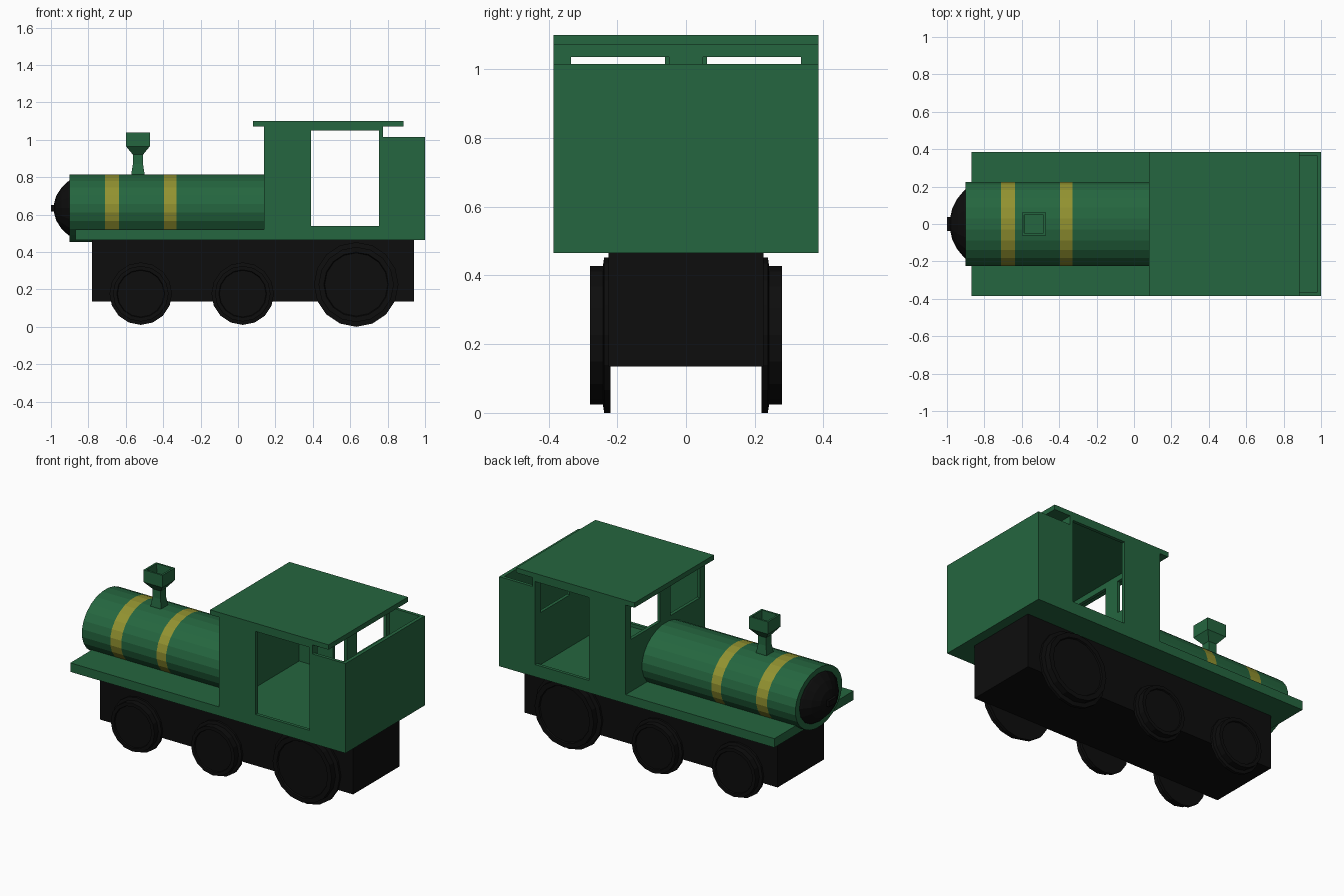
import bpy, bmesh, math
from mathutils import Vector

if "Cube" in bpy.data.objects:
    bpy.data.objects.remove(bpy.data.objects["Cube"])


def material(name, rgb):
    m = bpy.data.materials.new(name)
    m.diffuse_color = (*rgb, 1)
    m.use_nodes = True
    m.node_tree.nodes["Principled BSDF"].inputs["Base Color"].default_value = m.diffuse_color
    return m


GREEN = material("engine green", (0.018, 0.133, 0.050))
YELLOW = material("band yellow", (0.29, 0.29, 0.03))
BLACK = material("soot black", (0.004, 0.004, 0.004))


def finish(name, bm, *mats):
    bmesh.ops.recalc_face_normals(bm, faces=bm.faces)
    me = bpy.data.meshes.new(name)
    bm.to_mesh(me)
    bm.free()
    ob = bpy.data.objects.new(name, me)
    bpy.context.collection.objects.link(ob)
    for m in mats:
        me.materials.append(m)
    return ob


def boxes(name, mat, *bounds):
    """One object made of boxes given as (x0, x1, y0, y1, z0, z1)."""
    bm = bmesh.new()
    for x0, x1, y0, y1, z0, z1 in bounds:
        verts = bmesh.ops.create_cube(bm, size=1)["verts"]
        for v in verts:
            v.co = Vector(((x0 + x1) / 2 + v.co.x * (x1 - x0),
                           (y0 + y1) / 2 + v.co.y * (y1 - y0),
                           (z0 + z1) / 2 + v.co.z * (z1 - z0)))
    return finish(name, bm, mat)


def lathe(name, mats, profile, sides, place, turn=0.0, rule=None):
    """Sweep (position, radius) pairs round an axis; place(t, u, v) gives the point."""
    bm = bmesh.new()
    rings = []
    for t, r in profile:
        angles = [math.tau * i / sides + turn for i in range(sides)]
        rings.append([bm.verts.new(place(t, r * math.cos(a), r * math.sin(a))) for a in angles])
    for k in range(len(rings) - 1):
        for i in range(sides):
            j = (i + 1) % sides
            f = bm.faces.new((rings[k][i], rings[k][j], rings[k + 1][j], rings[k + 1][i]))
            if rule:
                f.material_index = rule(k)
    bm.faces.new(rings[0])
    bm.faces.new(rings[-1])
    return finish(name, bm, *mats)


# Chassis and running board
boxes("chassis", BLACK, (-0.78, 0.94, -0.225, 0.225, 0.135, 0.466))
boxes("running_board", GREEN, (-0.87, 1.0, -0.385, 0.385, 0.465, 0.52))

# Boiler, slightly flattened, with two yellow bands cut into its length
BOILER_Z = 0.634


def along_x(t, u, v):
    return (t, u * 1.25, BOILER_Z + v)


R = 0.182
lathe("boiler", (GREEN, YELLOW),
      [(-0.90, 0.150), (-0.902, R), (-0.71, R), (-0.635, R), (-0.395, R), (-0.33, R), (0.15, R)],
      24, along_x, math.pi / 24, lambda k: 1 if k in (2, 4) else 0)

# Domed smokebox door and its handle
lathe("smokebox_door", (BLACK,),
      [(-0.895, 0.152), (-0.91, 0.142), (-0.945, 0.108), (-0.972, 0.066), (-0.985, 0.02)],
      16, along_x)
boxes("door_handle", BLACK, (-1.0, -0.975, -0.038, 0.038, 0.616, 0.652))

# Square flared chimney with an open top
S = math.sqrt(2)
lathe("chimney", (GREEN,),
      [(z, h * S) for z, h in ((0.79, 0.036), (0.82, 0.035), (0.87, 0.027), (0.92, 0.027),
                               (0.965, 0.064), (1.04, 0.064), (1.04, 0.052), (0.97, 0.050))],
      4, lambda t, u, v: (-0.535 + u, v * 0.95, t), math.pi / 4)


# Cab end walls, each with a pair of windows beside a centre post
def end_wall(name, x0, x1):
    boxes(name, GREEN,
          (x0, x1, -0.365, 0.365, 0.52, 0.84),
          (x0, x1, -0.365, 0.365, 1.036, 1.07),
          (x0, x1, -0.05, 0.05, 0.84, 1.036),
          (x0, x1, -0.365, -0.335, 0.84, 1.036),
          (x0, x1, 0.335, 0.365, 0.84, 1.036))


end_wall("cab_front_wall", 0.14, 0.16)
end_wall("cab_rear_wall", 0.755, 0.775)

# Cab sides with open doorways, running back into the bunker sides
for s, side in ((-1, "right"), (1, "left")):
    y0, y1 = sorted((s * 0.365, s * 0.385))
    boxes(f"cab_side_{side}", GREEN,
          (0.14, 0.39, y0, y1, 0.52, 1.07),
          (0.39, 0.755, y0, y1, 0.52, 0.54),
          (0.39, 0.755, y0, y1, 1.05, 1.07),
          (0.755, 0.775, y0, y1, 0.52, 1.07),
          (0.775, 1.0, y0, y1, 0.52, 1.015))

# Bunker back and roof
boxes("bunker_back", GREEN, (0.978, 1.0, -0.365, 0.365, 0.52, 1.015))
boxes("cab_roof", GREEN, (0.08, 0.885, -0.385, 0.385, 1.07, 1.10))

# Three pairs of flanged wheels, the rear pair larger
for label, x, z, r in (("front", -0.52, 0.177, 0.167), ("middle", 0.025, 0.177, 0.167),
                       ("rear", 0.632, 0.226, 0.226)):
    for s, side in ((-1, "right"), (1, "left")):
        tread = r * 0.89
        lathe(f"{label}_wheel_{side}", (BLACK,),
              [(0.22, r), (0.238, r), (0.242, tread), (0.28, tread),
               (0.28, tread * 0.86), (0.272, tread * 0.84)],
              16, lambda t, u, v: (x + u, s * t, z + v), math.pi / 2)
